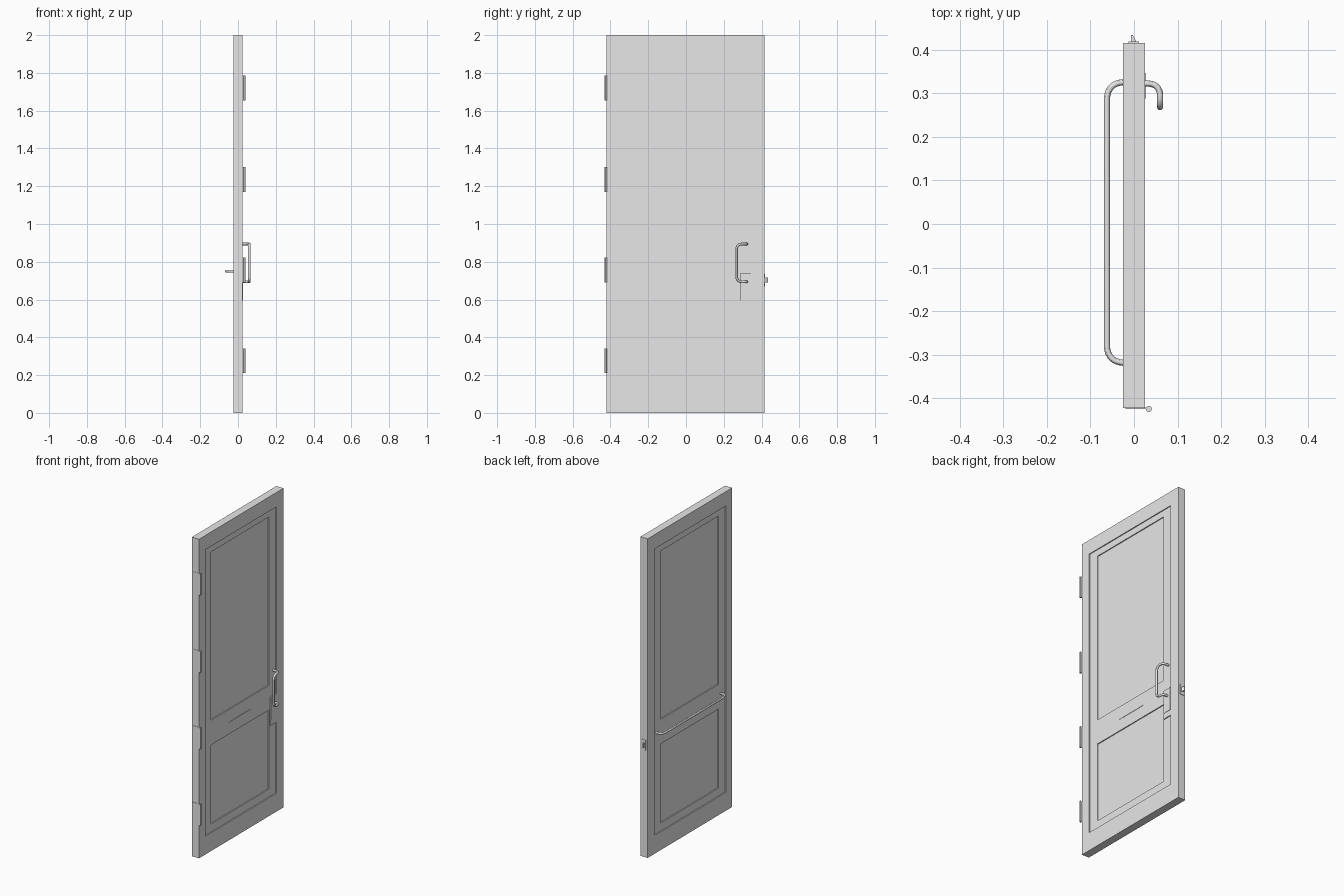
import bpy, bmesh
from mathutils import Vector

cube = bpy.data.objects.get("Cube")
if cube:
    bpy.data.objects.remove(cube, do_unlink=True)

grey = bpy.data.materials.new("light_grey")
grey.use_nodes = True
grey.diffuse_color = (0.8, 0.8, 0.8, 1)
grey.node_tree.nodes["Principled BSDF"].inputs["Base Color"].default_value = (0.8, 0.8, 0.8, 1)


def add_mesh(name, bm):
    bmesh.ops.recalc_face_normals(bm, faces=bm.faces)
    mesh = bpy.data.meshes.new(name)
    bm.to_mesh(mesh)
    bm.free()
    obj = bpy.data.objects.new(name, mesh)
    mesh.materials.append(grey)
    bpy.context.collection.objects.link(obj)
    return obj


def activate(obj):
    bpy.ops.object.select_all(action='DESELECT')
    obj.select_set(True)
    bpy.context.view_layer.objects.active = obj


def box(name, x, y, z):
    """Box from (min, max) pairs on each axis."""
    bm = bmesh.new()
    bmesh.ops.create_cube(bm, size=1)
    for v in bm.verts:
        v.co = [lo + (c + 0.5) * (hi - lo) for c, (lo, hi) in zip(v.co, (x, y, z))]
    return add_mesh(name, bm)


def prism(name, outline, z0, z1):
    """Extrude an xy outline upwards."""
    bm = bmesh.new()
    face = bm.faces.new([bm.verts.new((x, y, z0)) for x, y in outline])
    top = bmesh.ops.extrude_face_region(bm, geom=[face])["geom"]
    for v in top:
        if isinstance(v, bmesh.types.BMVert):
            v.co.z = z1
    return add_mesh(name, bm)


def tube(name, corners, fillet, radius):
    """Round bar through the corners, with each bend rounded."""
    pts = [Vector(c) for c in corners]
    path = [pts[0]]
    for a, b, c in zip(pts, pts[1:], pts[2:]):
        p = b + (a - b).normalized() * fillet
        q = b + (c - b).normalized() * fillet
        ctrl = b + ((p + q) / 2 - b) * 0.17
        for i in range(9):
            t = i / 8
            path.append(p * (1 - t) ** 2 + ctrl * 2 * t * (1 - t) + q * t ** 2)
    path.append(pts[-1])
    curve = bpy.data.curves.new(name, 'CURVE')
    curve.dimensions = '3D'
    curve.bevel_depth = radius
    curve.bevel_resolution = 4
    curve.use_fill_caps = True
    spline = curve.splines.new('POLY')
    spline.points.add(len(path) - 1)
    for sp, p in zip(spline.points, path):
        sp.co = (*p, 1)
    curve.materials.append(grey)
    obj = bpy.data.objects.new(name, curve)
    bpy.context.collection.objects.link(obj)
    activate(obj)
    bpy.ops.object.convert(target='MESH')
    bpy.ops.object.shade_smooth_by_angle()
    return obj


def cut(target, cutter):
    mod = target.modifiers.new("recess", 'BOOLEAN')
    mod.operation = 'DIFFERENCE'
    mod.solver = 'EXACT'
    mod.object = cutter
    activate(target)
    bpy.ops.object.modifier_apply(modifier=mod.name)
    bpy.data.objects.remove(cutter, do_unlink=True)


# Door leaf with stepped panels on both sides
HALF = 0.025
door = box("door_leaf", (-HALF, HALF), (-0.422, 0.415), (0, 2))
recesses = [
    (0.006, (-0.36, 0.345), (0.115, 1.91)),
    (0.012, (-0.295, 0.28), (0.815, 1.87)),
    (0.012, (-0.295, 0.28), (0.165, 0.66)),
]
for side in (-1, 1):
    for depth, y, z in recesses:
        x = sorted((side * (HALF - depth), side * 0.1))
        cut(door, box("panel_cutter", x, y, z))

# Hinges along the edge
for i, z in enumerate((0.21, 0.69, 1.17, 1.655)):
    top = z + 0.132
    box(f"hinge_leaf_{i + 1}", (-0.02, 0.035), (-0.424, -0.421), (z, top))
    tube(f"hinge_knuckle_{i + 1}", [(0.034, -0.424, z), (0.034, -0.424, top)], 0, 0.007)

# Push bar across one side
tube("push_bar", [(-0.015, 0.325, 0.75), (-0.062, 0.325, 0.75),
                  (-0.062, -0.318, 0.75), (-0.015, -0.318, 0.75)], 0.036, 0.007)

# Pull handle on the other side
tube("pull_handle", [(0.015, 0.322, 0.894), (0.06, 0.322, 0.894), (0.06, 0.268, 0.894),
                     (0.06, 0.268, 0.694), (0.06, 0.322, 0.694), (0.015, 0.322, 0.694)],
     0.026, 0.007)

# Lock plate and rail trim
box("lock_plate", (0.015, 0.027), (0.288, 0.346), (0.595, 0.74))
box("lock_plate_foot", (0.015, 0.025), (0.288, 0.346), (0.56, 0.595))
box("rail_trim", (0.017, 0.021), (-0.11, 0.1), (0.732, 0.736))

# Latch on the closing edge
box("latch_plate", (-0.013, 0.012), (0.414, 0.418), (0.67, 0.735))
prism("latch_bolt", [(-0.007, 0.416), (0.006, 0.416), (0.003, 0.423), (-0.003, 0.433), (-0.007, 0.433)],
      0.69, 0.716)
